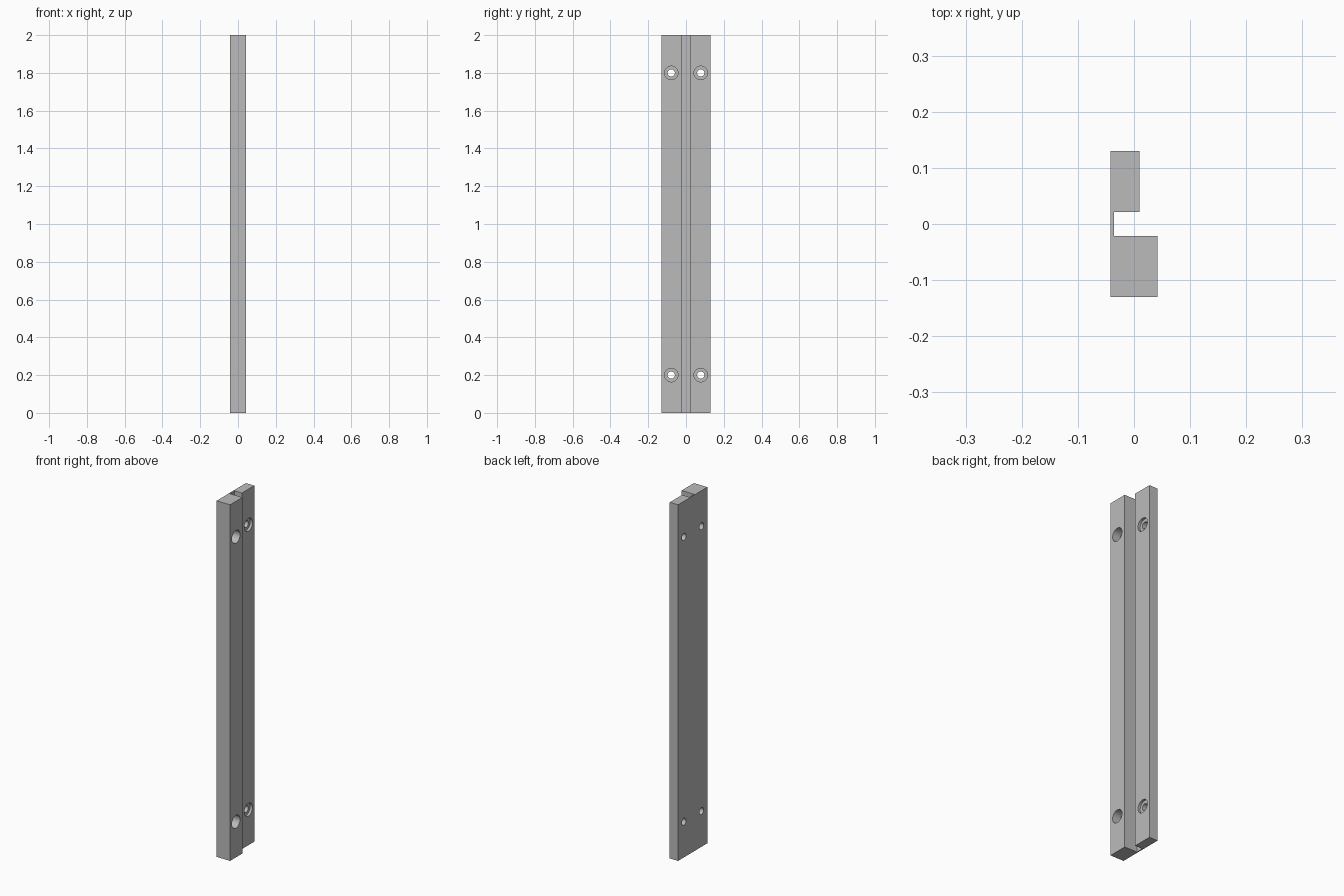
import bpy
import bmesh
import math

cube = bpy.data.objects.get("Cube")
if cube:
    bpy.data.objects.remove(cube, do_unlink=True)

HEIGHT = 2.0
BACK, WEB, THIN, THICK = -0.042, -0.036, 0.01, 0.042   # x levels
SEAT = -0.004                                          # screw seat level
EDGE, SLOT = 0.13, 0.021                               # y half sizes

# Plain grey metal
grey = bpy.data.materials.new("grey metal")
grey.use_nodes = True
colour = (0.5, 0.5, 0.5, 1)
grey.diffuse_color = colour
grey.node_tree.nodes["Principled BSDF"].inputs["Base Color"].default_value = colour


def extrude_profile(name, points, height):
    """Extrude a flat outline upwards into a solid."""
    bm = bmesh.new()
    face = bm.faces.new([bm.verts.new((x, y, 0)) for x, y in points])
    result = bmesh.ops.extrude_face_region(bm, geom=[face])
    top = [v for v in result["geom"] if isinstance(v, bmesh.types.BMVert)]
    bmesh.ops.translate(bm, verts=top, vec=(0, 0, height))
    bmesh.ops.recalc_face_normals(bm, faces=bm.faces)
    mesh = bpy.data.meshes.new(name)
    bm.to_mesh(mesh)
    bm.free()
    obj = bpy.data.objects.new(name, mesh)
    bpy.context.collection.objects.link(obj)
    return obj


def drill(target, radius, x0, x1, y, z):
    """Cut a round hole along x."""
    bpy.ops.mesh.primitive_cylinder_add(
        vertices=32, radius=radius, depth=x1 - x0,
        location=((x0 + x1) / 2, y, z), rotation=(0, math.pi / 2, 0))
    cutter = bpy.context.object
    cutter.name = "hole_cutter"
    cutter.hide_render = True
    cut = target.modifiers.new("hole", 'BOOLEAN')
    cut.operation = 'DIFFERENCE'
    cut.solver = 'EXACT'
    cut.object = cutter
    bpy.ops.object.select_all(action='DESELECT')
    bpy.context.view_layer.objects.active = target
    target.select_set(True)
    bpy.ops.object.modifier_apply(modifier=cut.name)
    bpy.data.objects.remove(cutter, do_unlink=True)


# Slotted rail: thick bar, thin web and lower bar
rail = extrude_profile("slotted_rail", [
    (BACK, -EDGE), (THICK, -EDGE), (THICK, -SLOT), (WEB, -SLOT),
    (WEB, SLOT), (THIN, SLOT), (THIN, EDGE), (BACK, EDGE)], HEIGHT)
rail.data.materials.append(grey)

# Counterbored screw holes near both ends of each bar
for z in (0.2, HEIGHT - 0.2):
    for y in (-0.078, 0.078):
        drill(rail, 0.019, -0.1, 0.1, y, z)
        drill(rail, 0.036, SEAT, 0.1, y, z)

bpy.ops.object.shade_smooth_by_angle(angle=math.radians(30))
